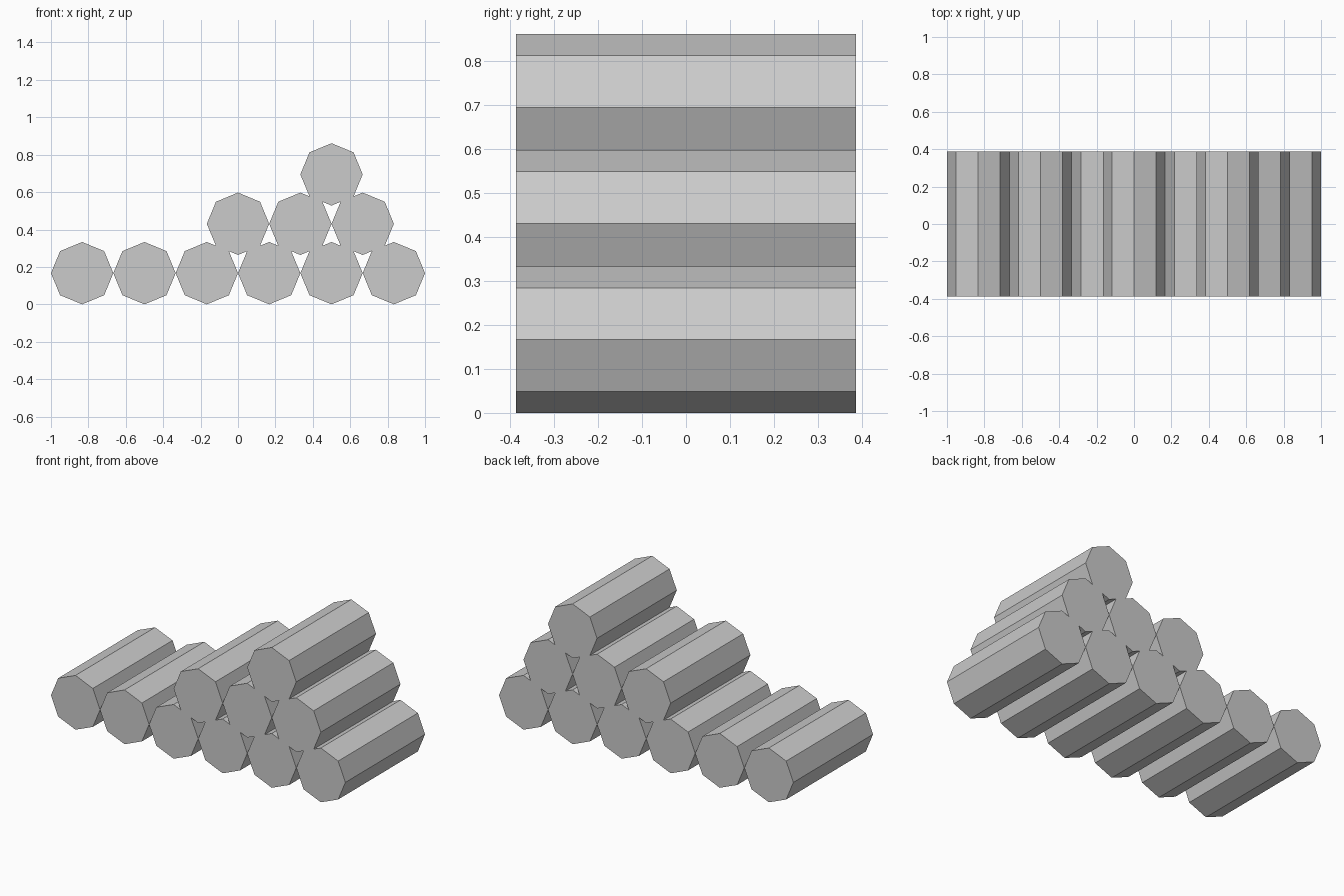
import bpy
from math import pi

if "Cube" in bpy.data.objects:
    bpy.data.objects.remove(bpy.data.objects["Cube"])

R = 1 / 6          # log radius, corner pointing straight up
LENGTH = 0.773     # log length along y
ROW_STEP = 0.264   # height between stacked rows


def add_log(name, x, z):
    bpy.ops.mesh.primitive_cylinder_add(
        vertices=8, radius=R, depth=LENGTH,
        location=(x, 0, z), rotation=(pi / 2, 0, 0))
    bpy.context.object.name = name


# Rows of the pile: name, x of first log, number of logs
rows = [("bottom_log", -5 * R, 6), ("middle_log", 0.0, 3), ("top_log", 3 * R, 1)]
for level, (name, start, count) in enumerate(rows):
    for i in range(count):
        add_log(f"{name}_{i + 1}", start + 2 * R * i, R + level * ROW_STEP)
